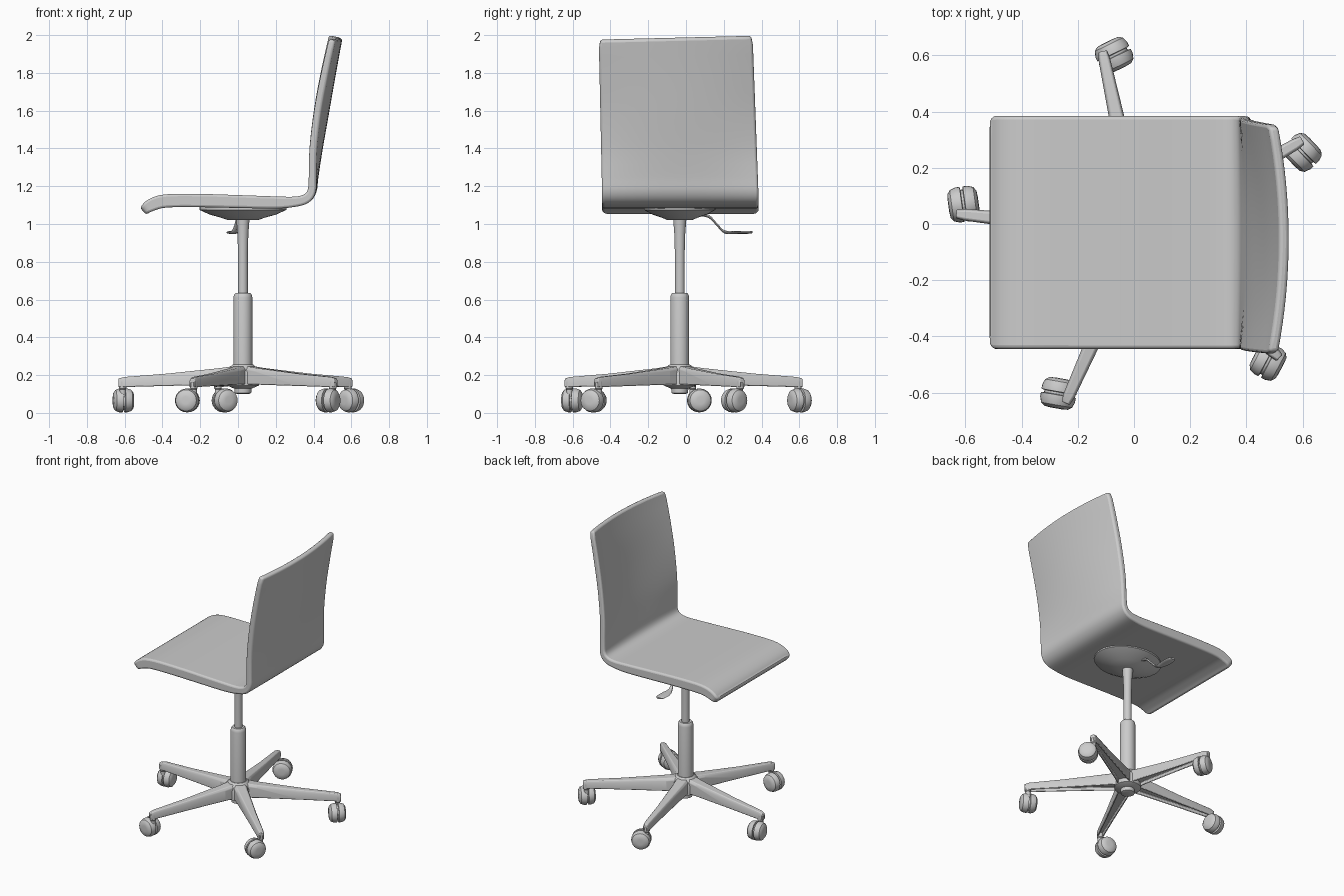
import bpy, bmesh, math
from mathutils import Vector, Matrix

if "Cube" in bpy.data.objects:
    bpy.data.objects.remove(bpy.data.objects["Cube"])

CX, CY = 0.026, -0.033          # axis of the column


def finish(name, bm, matrix=None, bevel=0.0, segs=2, angle=35):
    bmesh.ops.recalc_face_normals(bm, faces=bm.faces)
    me = bpy.data.meshes.new(name)
    bm.to_mesh(me)
    bm.free()
    ob = bpy.data.objects.new(name, me)
    bpy.context.collection.objects.link(ob)
    if matrix:
        ob.matrix_world = matrix
    if bevel:
        m = ob.modifiers.new("bevel", 'BEVEL')
        m.width, m.segments, m.limit_method = bevel, segs, 'ANGLE'
        m.angle_limit = math.radians(40)
    bpy.ops.object.select_all(action='DESELECT')
    ob.select_set(True)
    bpy.context.view_layer.objects.active = ob
    bpy.ops.object.shade_smooth_by_angle(angle=math.radians(angle))
    return ob


def lathe(name, profile, matrix, n=28):
    """Revolve (radius, z) points round z and close both ends."""
    bm = bmesh.new()
    rings = [[bm.verts.new((r * math.cos(k * math.tau / n), r * math.sin(k * math.tau / n), z))
              for k in range(n)] for r, z in profile]
    for a, b in zip(rings, rings[1:]):
        for k in range(n):
            bm.faces.new((a[k], a[(k + 1) % n], b[(k + 1) % n], b[k]))
    bm.faces.new(rings[0])
    bm.faces.new(rings[-1])
    return finish(name, bm, matrix)


def sweep(name, sections, matrix=None, bevel=0.0):
    """Skin a list of equal closed sections and cap the ends."""
    bm = bmesh.new()
    rings = [[bm.verts.new(p) for p in s] for s in sections]
    n = len(rings[0])
    for a, b in zip(rings, rings[1:]):
        for k in range(n):
            bm.faces.new((a[k], a[(k + 1) % n], b[(k + 1) % n], b[k]))
    bm.faces.new(rings[0])
    bm.faces.new(rings[-1])
    return finish(name, bm, matrix, bevel)


def spline(points, steps):
    """Catmull-Rom samples through the points."""
    p = [Vector(q) for q in points]
    p = [2 * p[0] - p[1]] + p + [2 * p[-1] - p[-2]]
    out = []
    for i in range(1, len(p) - 2):
        a, b, c, d = p[i - 1:i + 3]
        for s in range(steps):
            t = s / steps
            out.append(0.5 * (2 * b + (c - a) * t + (2 * a - 5 * b + 4 * c - d) * t * t
                              + (3 * b - a - 3 * c + d) * t ** 3))
    return out + [p[-2]]


# Seat and backrest: one bent shell; points are x, z, half thickness, bulge
path = [(-0.503, 1.068, .024, 0), (-0.46, 1.10, .033, 0), (-0.38, 1.122, .035, 0),
        (-0.2, 1.124, .035, 0), (0, 1.119, .034, 0), (0.2, 1.114, .032, 0),
        (0.30, 1.118, .027, 0), (0.36, 1.134, .025, 0), (0.39, 1.175, .022, .004),
        (0.394, 1.25, .02, .012), (0.397, 1.4, .02, .032), (0.42, 1.6, .02, .044),
        (0.457, 1.8, .02, .042), (0.497, 1.985, .018, .038)]
stations = [Vector((v[0], v[1], v[2], v[3])) for v in spline([Vector(q) for q in path], 4)]
COLS = 16
bm = bmesh.new()
top, bottom = [], []
for i, s in enumerate(stations):
    a, b = stations[max(i - 1, 0)], stations[min(i + 1, len(stations) - 1)]
    tan = Vector((b[0] - a[0], b[1] - a[1])).normalized()
    nx, nz = -tan.y * s[2], tan.x * s[2]
    h = min(max((s[1] - 1.15) / 0.85, 0), 1)
    mid, half = -0.03 - 0.025 * h, 0.414 - 0.007 * h
    half -= {0: .018, 1: .006, len(stations) - 1: .008}.get(i, 0)
    rt, rb = [], []
    for j in range(COLS + 1):
        u = 2 * j / COLS - 1
        x, y = s[0] + s[3] * (1 - u * u), mid + half * u
        z = s[1] + 0.01 * u * h
        rt.append(bm.verts.new((x + nx, y, z + nz)))
        rb.append(bm.verts.new((x - nx, y, z - nz)))
    top.append(rt)
    bottom.append(rb)
for i in range(len(stations) - 1):
    for g in (top, bottom):
        for j in range(COLS):
            bm.faces.new((g[i][j], g[i + 1][j], g[i + 1][j + 1], g[i][j + 1]))
    for j in (0, COLS):
        bm.faces.new((top[i][j], top[i + 1][j], bottom[i + 1][j], bottom[i][j]))
for i in (0, -1):
    for j in range(COLS):
        bm.faces.new((top[i][j], top[i][j + 1], bottom[i][j + 1], bottom[i][j]))
finish("seat_shell", bm, bevel=0.014, segs=3)

# Under-seat mount and gas column
axis = Matrix.Translation((CX, CY, 0))
lathe("seat_mount", [(.07, 1.02), (.11, 1.035), (.16, 1.05), (.21, 1.075), (.21, 1.095)],
      axis @ Matrix.Diagonal((1.1, 0.9, 1, 1)), 32)
lathe("upper_column", [(.026, .60), (.026, .85), (.029, .95), (.033, 1.0), (.036, 1.04)], axis)
lathe("lower_column", [(.05, .15), (.05, .61), (.047, .625), (.04, .634), (.025, .634)], axis)
lathe("hub", [(.05, .13), (.085, .145), (.085, .21), (.075, .238), (.054, .256), (.04, .256)], axis)
lathe("hub_cap", [(.03, .10), (.044, .105), (.046, .14)], axis)

# Height lever: thin rod ending in a flat paddle (y, z, half width, half thickness, x)
lever = spline([Vector(q) for q in ((.05, 1.055, .009, .009, .01), (.12, 1.04, .009, .009, 0),
                                    (.165, .995, .009, .009, -.01), (.205, .958, .015, .009, -.022),
                                    (.27, .955, .032, .008, -.03), (.33, .956, .030, .008, -.03),
                                    (.352, .957, .014, .006, -.03))], 4)
sweep("height_lever", [[(v[4] + v[2] * math.cos(k * math.tau / 10), v[0],
                         v[1] + v[3] * math.sin(k * math.tau / 10)) for k in range(10)] for v in lever])


# Five-star base: channel legs with casters
def channel(x, w, zt, zb, depth=.022, wall=.009):
    v = w - wall
    return [(x, -w, zb), (x, -w, zt - .015), (x, -w * .7, zt), (x, w * .7, zt), (x, w, zt - .015),
            (x, w, zb), (x, v, zb), (x, v, zb + depth), (x, -v, zb + depth), (x, -v, zb)]


wheel = [(.02, -.054), (.042, -.052), (.056, -.042), (.063, -.022), (.063, -.006), (.052, -.004)]
wheel += [(r, -z) for r, z in reversed(wheel)]
for i in range(5):
    a = math.radians(30 + 72 * i)
    turn = axis @ Matrix.Rotation(a, 4, 'Z')
    sweep(f"base_leg_{i + 1}", [channel(.03, .046, .25, .15), channel(.12, .04, .237, .15),
                                channel(.4, .028, .208, .143), channel(.63, .021, .19, .137),
                                channel(.662, .016, .182, .137)], turn, 0.004)
    lathe(f"caster_stem_{i + 1}", [(.016, .07), (.016, .125), (.02, .13), (.02, .165)],
          turn @ Matrix.Translation((.64, 0, 0)), 16)
    lathe(f"caster_wheel_{i + 1}", wheel,
          turn @ Matrix.Translation((.64, -.037, .066)) @ Matrix.Rotation(math.radians(14), 4, 'Z')
          @ Matrix.Rotation(math.radians(90), 4, 'Y'), 24)
